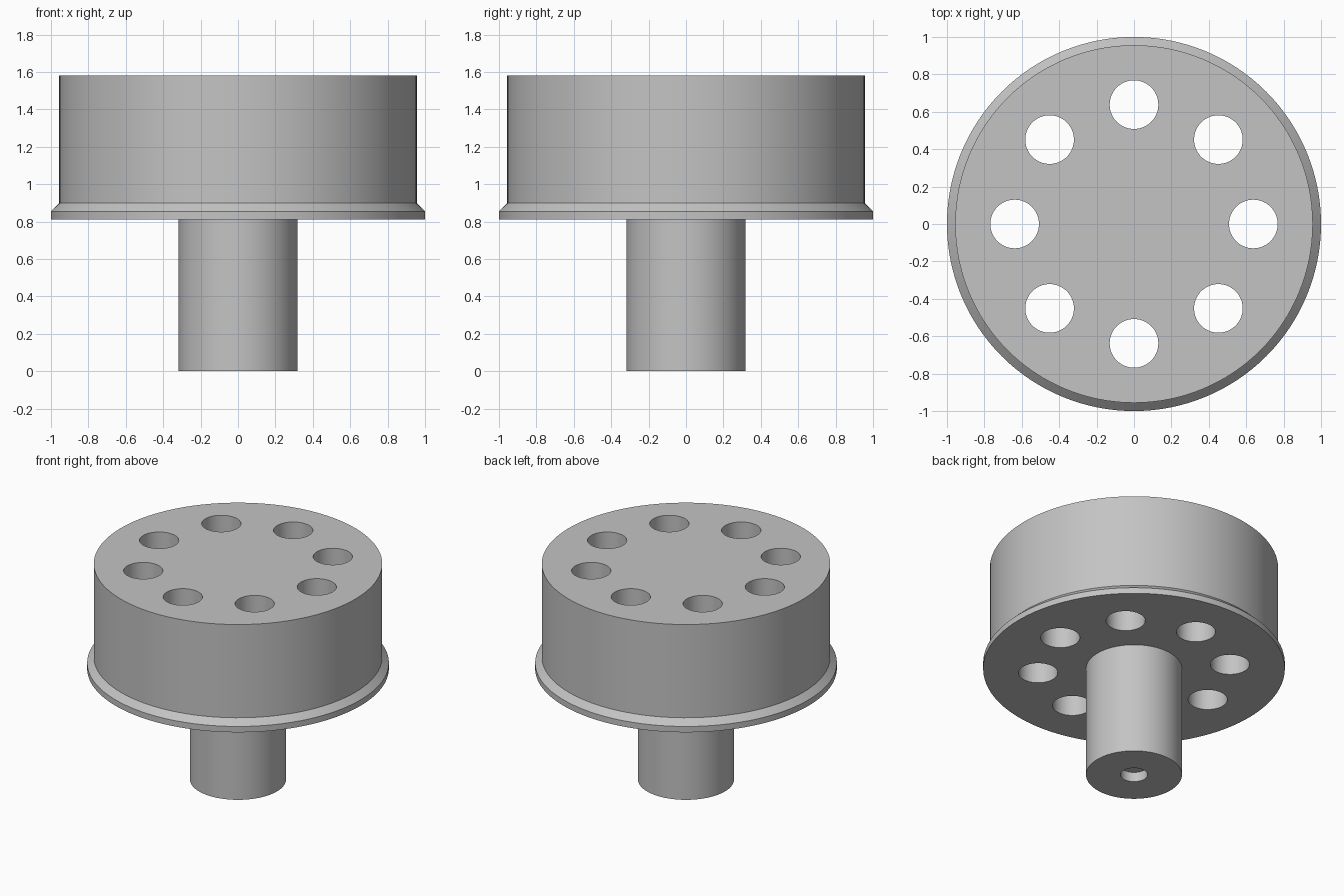
import bpy, bmesh, math
from mathutils import Matrix

if "Cube" in bpy.data.objects:
    bpy.data.objects.remove(bpy.data.objects["Cube"], do_unlink=True)

SEGMENTS = 128
DRUM_BOTTOM, DRUM_TOP = 0.812, 1.58

grey = bpy.data.materials.new("plain grey")
grey.use_nodes = True
grey.diffuse_color = (0.55, 0.55, 0.55, 1)
grey.node_tree.nodes["Principled BSDF"].inputs["Base Color"].default_value = grey.diffuse_color


def make_object(name, bm):
    bmesh.ops.recalc_face_normals(bm, faces=bm.faces)
    mesh = bpy.data.meshes.new(name)
    bm.to_mesh(mesh)
    bm.free()
    mesh.materials.append(grey)
    obj = bpy.data.objects.new(name, mesh)
    bpy.context.collection.objects.link(obj)
    return obj


def turned(name, profile):
    """Stack rings of (radius, height) and cap both ends."""
    bm = bmesh.new()
    rings = []
    for r, z in profile:
        ring = bmesh.ops.create_circle(bm, segments=SEGMENTS, radius=r,
                                       matrix=Matrix.Translation((0, 0, z)))
        rings.append(ring["verts"])
    for low, high in zip(rings, rings[1:]):
        for i in range(SEGMENTS):
            j = (i + 1) % SEGMENTS
            bm.faces.new((low[i], low[j], high[j], high[i]))
    bm.faces.new(rings[0])
    bm.faces.new(rings[-1])
    return make_object(name, bm)


def smooth(obj):
    bpy.ops.object.select_all(action="DESELECT")
    obj.select_set(True)
    bpy.context.view_layer.objects.active = obj
    bpy.ops.object.shade_smooth_by_angle(angle=math.radians(30))


# Drum with a bevelled rim around its lower edge
drum = turned("drum", [(1, DRUM_BOTTOM), (1, 0.855), (0.956, 0.898), (0.956, DRUM_TOP)])

# Ring of eight holes through the drum
bm = bmesh.new()
for k in range(8):
    place = (Matrix.Rotation(k * math.tau / 8, 4, "Z")
             @ Matrix.Translation((0.638, 0, (DRUM_BOTTOM + DRUM_TOP) / 2)))
    bmesh.ops.create_cone(bm, cap_ends=True, segments=64, radius1=0.13,
                          radius2=0.13, depth=1, matrix=place)
cutter = make_object("hole_cutter", bm)
cutter.hide_render = True

cut = drum.modifiers.new("holes", "BOOLEAN")
cut.operation = "DIFFERENCE"
cut.solver = "EXACT"
cut.object = cutter
bpy.context.view_layer.objects.active = drum
bpy.ops.object.modifier_apply(modifier=cut.name)
bpy.data.objects.remove(cutter, do_unlink=True)

# Shaft below the drum, with a shallow blind bore in its end
shaft = turned("shaft", [(0.09, 0.07), (0.09, 0), (0.318, 0), (0.318, DRUM_BOTTOM + 0.02)])

for part in (drum, shaft):
    smooth(part)
